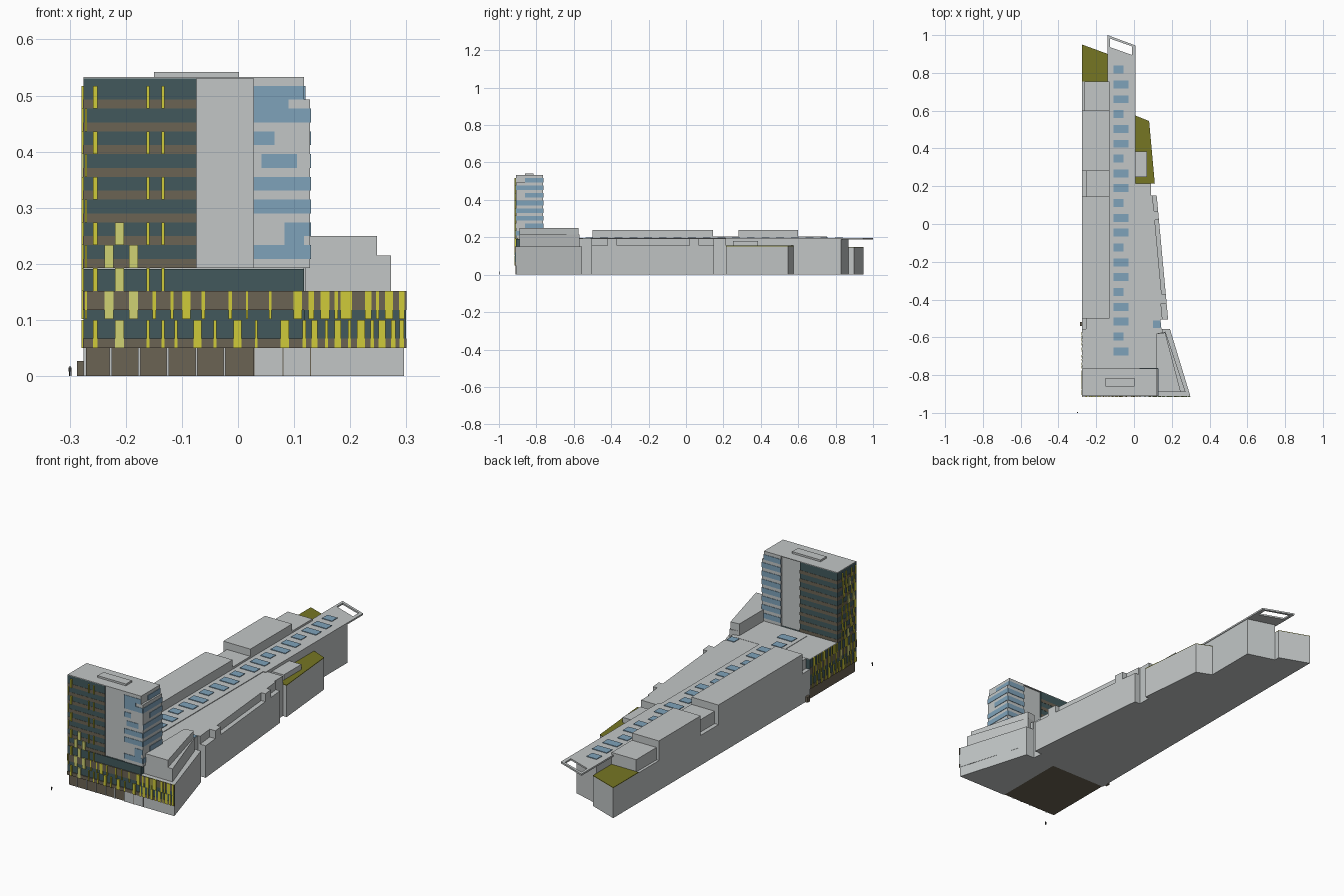
import bpy, bmesh, math, random
random.seed(4)


def material(name, r, g, b):
    m = bpy.data.materials.new(name)
    m.diffuse_color = [(c / 255 / 12.92 if c < 11 else ((c / 255 + 0.055) / 1.055) ** 2.4) for c in (r, g, b)] + [1]
    return m


GREY = material("light grey", 194, 198, 198)
TEAL = material("dark teal glass", 66, 89, 92)
BROWN = material("brown panel", 107, 99, 84)
YELLOW = material("yellow panel", 208, 203, 58)
PALE = material("pale yellow panel", 208, 210, 116)
BLUE = material("blue glass", 126, 162, 186)
OLIVE = material("olive roof", 118, 118, 36)
DARK = material("dark figure", 50, 50, 48)


def build(name, mat, prisms):
    """One object from vertical prisms: (outline points, bottom, top)."""
    bm = bmesh.new()
    for pts, z0, z1 in prisms:
        lo = [bm.verts.new((x, y, z0)) for x, y in pts]
        hi = [bm.verts.new((x, y, z1)) for x, y in pts]
        n = len(pts)
        bm.faces.new(lo[::-1])
        bm.faces.new(hi)
        for i in range(n):
            j = (i + 1) % n
            bm.faces.new((lo[i], lo[j], hi[j], hi[i]))
    bmesh.ops.recalc_face_normals(bm, faces=bm.faces)
    me = bpy.data.meshes.new(name)
    bm.to_mesh(me)
    bm.free()
    me.materials.append(mat)
    ob = bpy.data.objects.new(name, me)
    bpy.context.collection.objects.link(ob)
    return ob


def box(x0, x1, y0, y1, z0, z1):
    return ([(x0, y0), (x1, y0), (x1, y1), (x0, y1)], z0, z1)


W, F, B = -0.275, -0.91, -0.765          # west wall, front wall, tower back
FLOORS = [0.193 + 0.0405 * i for i in range(8)]

# Tower: striped west slab, plain core, east slab with a stepped top
build("tower_west", TEAL, [box(W, -0.074, F, B, 0.193, 0.53)])
build("tower_spandrels", BROWN, [box(W - .001, -0.074, F - .001, B + .001, z, z + 0.016) for z in FLOORS])
build("tower_core", GREY, [box(-0.074, 0.028, F + .003, B - .008, 0.193, 0.53)])
build("tower_east", GREY, [box(0.028, 0.128, F, B, 0.193, 0.493),
                           box(0.028, 0.118, F, B, 0.493, 0.53)])
build("tower_roof", GREY, [box(W, 0.118, F, B, 0.53, 0.533),
                           box(-0.15, 0.002, -0.86, -0.815, 0.533, 0.542)])

# Blue window bands on front, right and back of the east slab
blue = []
front = [(.028, .128), (.083, .128), (.028, .128), (.028, .128),
         (.042, .105), (.028, .065), (.028, .128), (.028, .118)]
for z, (a, b) in zip(FLOORS, front):
    z0, z1 = z + 0.016, z + 0.0405
    top = z1 > 0.5
    edge = 0.118 if top else 0.128
    blue.append(box(a, b, F - .002, F, z0, z1))
    blue.append(box(0.028, edge - random.choice((0, 0, .03)), B, B + .002, z0, z1))
    blue.append(box(edge, edge + .002, F + random.choice((0, 0, .05)), B, z0, z1))
blue.append(box(.083, .118, F - .002, F, FLOORS[1], FLOORS[1] + 0.016))
blue.append(box(.028, .09, F - .002, F, FLOORS[7], FLOORS[7] + 0.016))
build("east_windows", BLUE, blue)

# Podium under the tower
build("podium_glass", TEAL, [box(W, 0.118, F, -0.555, 0.05, 0.191),
                             box(0.118, 0.299, F - .003, F, 0.05, 0.152)])
build("podium_spandrels", BROWN, [
    box(W - .001, 0.3, F - .004, F, a, b) for a, b in ((.05, .067), (.118, .152))] + [
    box(W - .001, W, F, -0.555, a, b) for a, b in ((.05, .067), (.118, .152))])
build("podium_base", BROWN, [box(W + .004, 0.028, F + .004, -0.555, 0, 0.05)])
build("podium_roof", GREY, [box(W, 0.118, B, -0.555, 0.191, 0.194)])
build("podium_east", GREY, [([(0.118, F), (0.298, F), (0.19, -0.555), (0.118, -0.555)], 0.05, 0.152),
                            ([(0.028, F), (0.296, F), (0.19, -0.555), (0.028, -0.555)], 0, 0.05),
                            box(0.028, 0.15, -0.75, -0.555, 0.15, 0.193)])
build("base_columns", GREY, [box(x - .002, x + .002, F, F + .004, 0, 0.05)
                             for x in (-.227, -.176, -.125, -.074, -.024)])
build("base_joints", BROWN, [box(x - .001, x + .001, F - .001, F, 0, 0.05) for x in (.028, .08, .129)])

# Wedge-shaped upper storey on the east podium
build("east_wedge", GREY, [
    ([(0.12, -0.89), (0.273, -0.89), (0.167, -0.57), (0.12, -0.58)], 0.152, 0.215),
    ([(0.12, -0.89), (0.248, -0.89), (0.165, -0.575), (0.12, -0.58)], 0.215, 0.25)])

# Yellow panels: x spans of the front, given as (start, width) in thousandths
A = [(-258, 8), (-163, 5), (-136, 5)]
C = [(-273, 4)]
rows = [(0.05, 0.1, A + [(-113, 5), (-79, 14), (-44, 6), (-8, 14), (30, 5), (76, 15), (115, 6), (131, 11),
                         (155, 5), (172, 12), (196, 5), (212, 14), (236, 6), (250, 13), (273, 8), (288, 8)]),
        (0.102, 0.152, C + [(-152, 6), (-120, 5), (-100, 15), (-65, 6), (-17, 6), (14, 4), (55, 5), (99, 15),
                            (126, 9), (147, 16), (172, 6), (183, 20), (226, 12), (246, 5), (262, 14), (287, 10)])]
rows += [(0.152, 0.193, A)] + [(z, z + 0.0405, A if i % 2 else C) for i, z in enumerate(FLOORS)]
yellow = [box(x / 1000, (x + w) / 1000, F - .006, F, a, b) for a, b, row in rows for x, w in row]
wide = {0: [-219], 1: [-238, -194], 2: [-219], 3: [-238, -194], 4: [-219]}
pale = [box(x / 1000, x / 1000 + .016, F - .006, F, rows[i][0], rows[i][1]) for i, xs in wide.items() for x in xs]
# West side panels: dense on the podium, sparse on the tower
for i, (a, b, _) in enumerate(rows):
    end = -0.56 if i < 3 else B - .01
    y = F + 0.005 + 0.012 * (i % 2)
    while y < end - .015:
        w = random.choice((.005, .007, .014))
        (pale if w > .01 and i % 2 else yellow).append(box(W - .004, W, y, y + w, a, b))
        y += w + random.choice((.012, .018, .026)) * (1 if i < 3 else 1.3)
build("yellow_panels", YELLOW, yellow)
build("pale_panels", PALE, pale)

# East wing: lower block, and an upper storey with recessed terraces
def edge(y, inset=0):
    return (0.134 - 0.0923 * y - inset, y)


start = [(-0.13, -0.555), (0.145, -0.555), (0.14, -0.505)]
end = [(0.09, 0.15), (0.09, 0.215), (-0.13, 0.215)]
build("east_wing_lower", GREY, [(start + [edge(-0.505), edge(0.15)] + end, 0, 0.155)])
upper = [edge(y, i) for y, i in ((-.505, .03), (-.42, .03), (-.42, 0), (-.37, 0), (-.37, .022), (.02, .022),
                                 (.02, 0), (.07, 0), (.07, .022), (.15, .022))]
build("east_wing_upper", GREY, [(start + upper + end, 0.155, 0.193)])
build("east_wing_window", BLUE, [box(0.10, 0.14, -0.55, -0.51, 0.193, 0.196)])

# Low block with olive roof on the east side
east = [(0.005, 0.215), (0.11, 0.215), (0.08, 0.545), (0.005, 0.575)]
build("east_low_block", GREY, [(east, 0, 0.152), box(0.005, 0.07, 0.25, 0.385, 0.152, 0.18)])
build("east_olive_roof", OLIVE, [(east, 0.152, 0.155)])

# Central spine with a long flat roof ending in an open frame
build("spine", GREY, [([(-0.13, 0.215), (0.005, 0.215), (0.005, 0.83), (-0.13, 0.87)], 0, 0.188)])
L, R = -0.14, 0.008
build("spine_roof", GREY, [
    ([(-0.128, -0.745), (-0.005, -0.745), (-0.005, 0.2), (-0.128, 0.2)], 0.188, 0.196),
    ([(L, 0.2), (R, 0.2), (R, 0.888), (L, 0.941)], 0.188, 0.196),
    ([(L, 0.986), (R, 0.934), (R, 0.945), (L, 1.0)], 0.188, 0.196),
    ([(L, 0.941), (-0.127, 0.936), (-0.127, 0.982), (L, 0.986)], 0.188, 0.196),
    ([(-0.01, 0.894), (R, 0.888), (R, 0.934), (-0.01, 0.941)], 0.188, 0.196)])
build("skylights", BLUE, [box(-0.108, -0.03 - 0.025 * (i % 3 == 1), y, y + 0.042, 0.196, 0.199)
                          for i, y in enumerate([-0.695 + 0.0785 * k for k in range(20)])])

# West wing: low base, roof slab and taller rooftop blocks
west = [(W, -0.555), (-0.13, -0.555), (-0.13, 0.897), (W, 0.95)]
build("west_wing_base", GREY, [(west, 0, 0.145)])
build("west_wing_blocks", GREY, [
    box(W, -0.13, -0.5, 0.145, 0.145, 0.24),
    box(W, -0.13, 0.28, 0.6, 0.145, 0.24),
    box(-0.255, -0.13, 0.145, 0.28, 0.145, 0.205),
    box(-0.255, -0.13, -0.555, -0.5, 0.145, 0.193),
    box(-0.262, -0.13, 0.6, 0.755, 0.145, 0.205)])
build("west_olive_roof", OLIVE, [([(W, 0.755), (-0.13, 0.755), (-0.13, 0.897), (W, 0.95)], 0.145, 0.148)])

# Small shelter by the west wall and a pedestrian in front
build("shelter", BROWN, [box(-0.287, W, -0.54, -0.52, 0, 0.027)])
build("pedestrian", DARK, [box(-0.301, -0.2995, -0.999, -0.996, 0, 0.008),
                           box(-0.2985, -0.297, -1.0, -0.997, 0, 0.008),
                           box(-0.302, -0.297, -0.9995, -0.9965, 0.008, 0.015),
                           box(-0.3005, -0.2985, -0.999, -0.997, 0.015, 0.018)])
